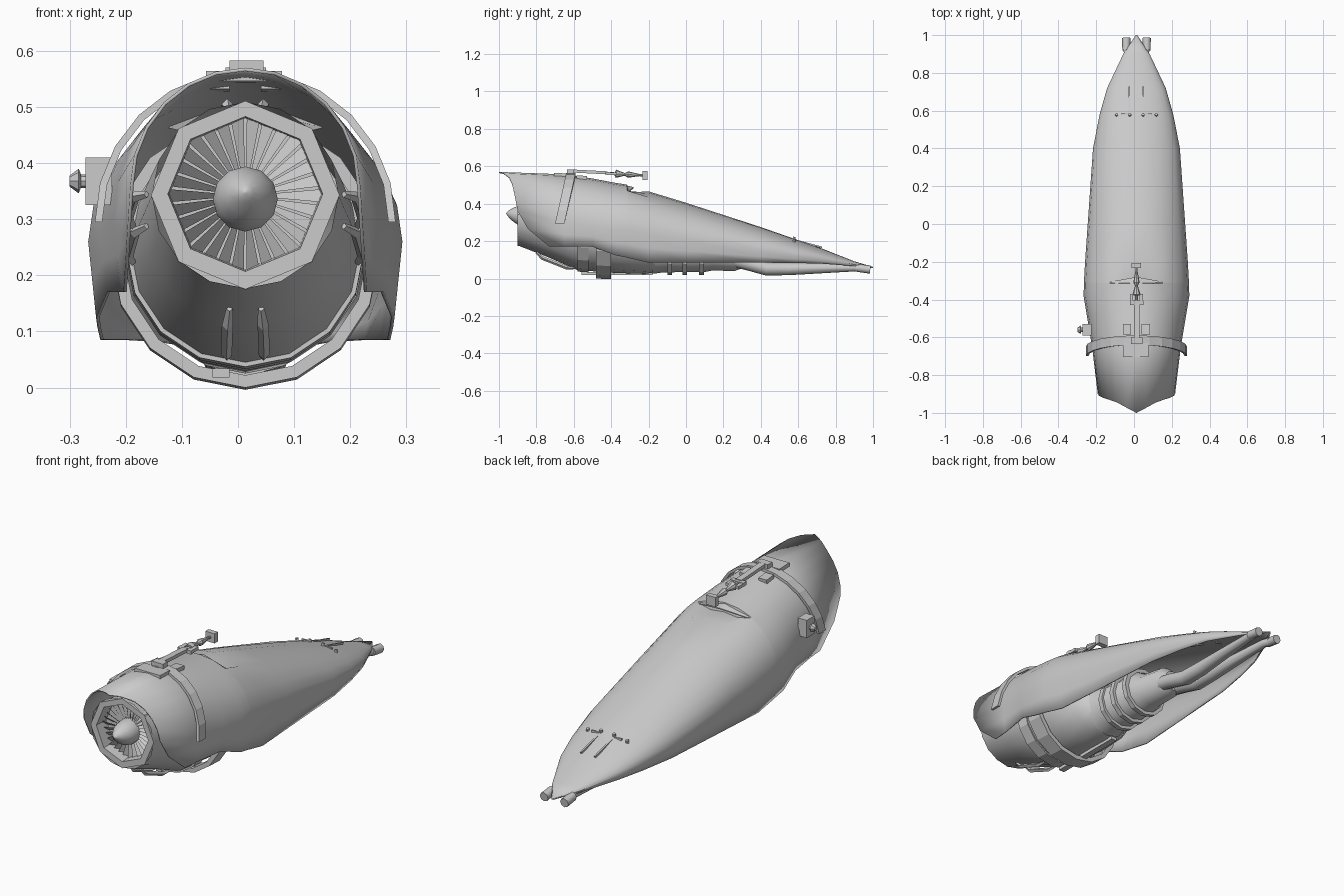
import bpy, bmesh
from math import sin, cos, pi, radians
from mathutils import Vector, Matrix

if "Cube" in bpy.data.objects:
    bpy.data.objects.remove(bpy.data.objects["Cube"])

CX = 0.013  # slight sideways offset of the whole pod


def finish(name, bm, smooth=None):
    bmesh.ops.recalc_face_normals(bm, faces=bm.faces)
    me = bpy.data.meshes.new(name)
    bm.to_mesh(me)
    bm.free()
    if smooth:
        me.shade_smooth()
        me.set_sharp_from_angle(angle=radians(smooth))
    ob = bpy.data.objects.new(name, me)
    bpy.context.collection.objects.link(ob)
    return ob


def loft(name, rows, closed=True, caps=False, smooth=None):
    bm = bmesh.new()
    vs = [[bm.verts.new(p) for p in r] for r in rows]
    n = len(rows[0])
    for a, b in zip(vs, vs[1:]):
        for i in range(n if closed else n - 1):
            j = (i + 1) % n
            bm.faces.new((a[i], a[j], b[j], b[i]))
    if caps:
        bm.faces.new(vs[0])
        bm.faces.new(vs[-1])
    return finish(name, bm, smooth)


def turned(name, prof, n=12, smooth=35, caps=False):
    """Rings (y, centre z, radius) around the y axis, a vertex at the bottom."""
    rows = [[(CX + r * sin(2 * pi * i / n), y, z - r * cos(2 * pi * i / n))
             for i in range(n)] for y, z, r in prof]
    return loft(name, rows, caps=caps, smooth=smooth)


def box(name, lo, hi, pitch=0):
    bm = bmesh.new()
    bmesh.ops.create_cube(bm, size=1)
    lo, hi = Vector(lo), Vector(hi)
    bm.transform(Matrix.Translation((lo + hi) / 2) @ Matrix.Rotation(radians(pitch), 4, 'X')
                 @ Matrix.Diagonal((*(hi - lo), 1)))
    return finish(name, bm)


def pipe(name, pts, radii, n=8, smooth=50):
    """Tube through points, sections perpendicular to the path."""
    pts = [Vector(p) for p in pts]
    rows = []
    for i, (p, r) in enumerate(zip(pts, radii)):
        d = (pts[min(i + 1, len(pts) - 1)] - pts[max(i - 1, 0)]).normalized()
        u = d.cross(Vector((0, 0, 1)) if abs(d.z) < .9 else Vector((0, 1, 0))).normalized()
        v = d.cross(u)
        rows.append([p + r * (u * cos(2 * pi * k / n) + v * sin(2 * pi * k / n)) for k in range(n)])
    return loft(name, rows, caps=True, smooth=smooth)


# Hood: open-bottomed cowl lofted from arch sections (y, half width, top, widest z, bottom, dip)
stations = [(-1, .205, .57, .36, .17, 0), (-.65, .235, .557, .30, .17, 0),
            (-.5, .26, .535, .28, .17, 0), (-.38, .28, .512, .26, .125, 0),
            (-.315, .278, .502, .26, .112, 0), (-.308, .278, .5, .26, .11, .04),
            (-.2, .272, .466, .24, .085, 0), (0, .258, .405, .21, .085, 0),
            (.4, .23, .275, .15, .085, 0), (.58, .195, .212, .125, .083, 0),
            (.72, .155, .163, .105, .08, 0), (.9, .07, .092, .075, .066, 0),
            (1, .004, .062, .058, .055, 0)]
front_y = [-1, -.972, -.945, -.93, -.92, -.91, -.90, -.845, -.73]
rows = []
for s, (y, w, top, zm, bot, dip) in enumerate(stations):
    row = []
    for k in range(-8, 9):
        a = abs(k)
        th = min(a, 6) / 6 * pi / 2
        x, z = w * sin(th), zm + (top - zm) * cos(th)
        if a > 6:
            f = (a - 6) / 2
            z = zm + (bot - zm) * f
            x = w * (1 + (.06 if s == 0 else -.05) * f)
        if a <= 1:
            z -= dip
        row.append((CX + (x if k > 0 else -x), front_y[a] if s == 0 else y, z))
    rows.append(row)
hood = loft("hood", rows, closed=False, smooth=35)
mod = hood.modifiers.new("thickness", 'SOLIDIFY')
mod.thickness = .006

# Engine casing and its clamp rings
turned("engine_casing", [(-.9, .343, .166), (-.74, .30, .185), (-.58, .25, .205),
                         (-.38, .245, .215), (-.22, .2, .175), (-.16, .16, .125)], 16)
for i, (y0, y1, z, r) in enumerate([(-.58, -.52, .25, .213), (-.48, -.40, .24, .24)]):
    turned(f"clamp_ring_{i}", [(y0, z, r - .022), (y0, z, r), (y1, z - .004, r),
                               (y1, z - .004, r - .022)], 16, None)
turned("exhaust_barrel", [(-.18, .155, .13), (-.12, .145, .112), (.1, .135, .1),
                          (.14, .125, .082), (.26, .115, .075), (.3, .105, .05)], 12, 30, True)
for i, y in enumerate((-.1, -.02, .07)):
    turned(f"barrel_flange_{i}", [(y, .14, .09), (y, .14, .12), (y + .025, .138, .12),
                                  (y + .025, .138, .09)], 12, None)
box("belly_rail", (-.045, -.56, .018), (-.015, -.18, .034), 0)

# Intake: octagonal lip, duct and back plate
turned("intake_lip", [(-.86, .343, .166), (-.9, .343, .168), (-.9, .345, .138),
                      (-.83, .345, .135)], 8, None)
turned("fan_back_plate", [(-.825, .345, .145), (-.826, .345, .02)], 16, None)

# Fan blades, twisted slightly
bm = bmesh.new()
for i in range(30):
    a = 2 * pi * i / 30
    quad = []
    for r, da, y in ((.045, -.08, -.85), (.138, -.085, -.862), (.138, .085, -.838), (.045, .08, -.842)):
        quad.append(bm.verts.new((CX + r * cos(a + da), y, .342 + r * sin(a + da))))
    bm.faces.new(quad)
finish("fan_blades", bm)

# Spinner dome
turned("spinner", [(-.83, .336, .058), (-.87, .336, .058), (-.9, .338, .05), (-.93, .342, .033),
                   (-.95, .346, .016), (-.962, .348, .002)], 12, 50, True)

# Pairs of struts along the casing
for q in range(4):
    for s in (-1, 1):
        a = q * pi / 2 + s * .16
        d = Vector((sin(a), 0, -cos(a)))
        pts = [Vector((CX, y, z)) + d * r for y, z, r in
               ((-.8, .316, .178), (-.77, .308, .2), (-.64, .268, .212), (-.6, .256, .204))]
        pipe(f"casing_strut_{q}_{s}", pts, (.006, .01, .01, .007), 4, None)

# Twin tail pipes
for s in (-1, 1):
    x = CX + s * .035
    pipe(f"tail_pipe_{s}", [(x, .24, .1), (x, .33, .08), (x, .43, .052), (x, .55, .052),
                            (CX + s * .045, .9, .058), (CX + s * .052, .94, .053)],
         (.034, .036, .036, .034, .02, .02))
    e = CX + s * .054
    pipe(f"pipe_nozzle_{s}", [(e, .92, .056), (e, .985, .048)], (.021, .022))

# Strap arched over the hood
prof = []
for i in range(13):
    t = -pi / 2 + pi * i / 12
    prof.append((sin(t), cos(t)))
rows = []
for sx, cz in prof:
    y = -.675 + .06 * cz
    rows.append([(CX + (.268 - o) * sx, y + dy, .295 + (.27 - o) * cz)
                 for dy, o in ((-.025, 0), (.025, 0), (.025, .013), (-.025, .013))])
loft("strap", rows, caps=True)

# Probe arm on top of the hood
box("arm_block", (CX - .028, -.635, .55), (CX + .032, -.6, .583))
box("arm_bar", (CX - .014, -.61, .562), (CX + .016, -.42, .578), -3)
box("arm_yoke", (CX - .035, -.43, .553), (CX + .037, -.405, .57))
for s in (-1, 1):
    box(f"yoke_finger_{s}", (CX + s * .026 - .009, -.41, .553), (CX + s * .026 + .009, -.37, .568))
    box(f"arm_foot_{s}", (CX + s * .05 - .022, -.585, .53), (CX + s * .05 + .022, -.53, .55), -5)
pipe("probe", [(CX, y, z) for y, z in ((-.43, .562), (-.38, .56), (-.375, .56), (-.33, .557),
     (-.325, .557), (-.31, .556), (-.25, .553), (-.22, .55))],
     (.008, .008, .022, .008, .008, .017, .006, .006), 8, 30)
box("probe_head", (CX - .025, -.232, .528), (CX + .025, -.207, .574))
box("arm_base", (CX - .07, -.705, .545), (CX + .065, -.63, .563), -2)
# Small cross wings on the probe, above the recess
for s in (-1, 1):
    loft(f"probe_wing_{s}", [[(CX, -.325, .5), (CX, -.28, .488), (CX, -.28, .483), (CX, -.325, .495)],
                             [(CX + s * .13, -.312, .47), (CX + s * .13, -.304, .468),
                              (CX + s * .13, -.304, .464), (CX + s * .13, -.312, .466)]], caps=True)

# Side knob
box("knob_base", (-.272, -.59, .325), (-.225, -.53, .41))
pipe("knob", [(-.27, -.56, .368), (-.28, -.56, .368), (-.284, -.56, .368), (-.3, -.56, .368)],
     (.012, .012, .022, .01), 8, 30)

# Tail deck: raised strips, hinged flaps and bolts following the slope
for s in (-1, 1):
    x = CX + s * .037
    box(f"deck_strip_{s}", (x - .003, .28, .268), (x + .003, .48, .276), -18)
    box(f"flap_edge_{s}", (x - .004, .58, .182), (x + .004, .73, .19), -15)
    for j, dx in enumerate((.035, .105)):
        xx = CX + s * dx
        z = .125 + .087 * (1 - (dx / .195) ** 2) ** .5
        pipe(f"deck_bolt_{s}_{j}", [(xx, .575, z - .01), (xx, .58, z + .012)], (.009, .008), 6, None)
    box(f"flap_hinge_{s}", (CX + s * .06 - .02, .58, .198), (CX + s * .06 + .02, .588, .212))
